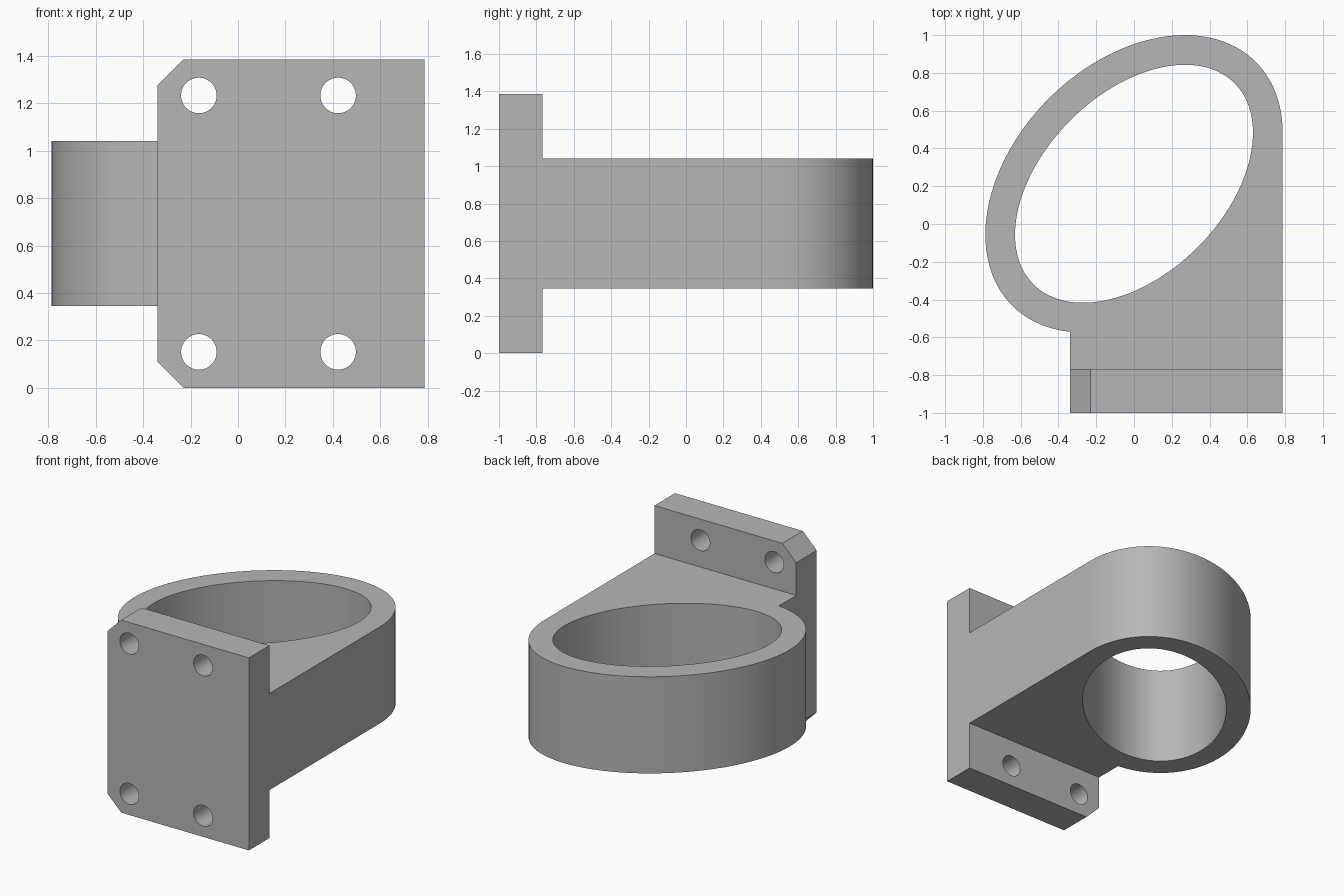
import bpy, bmesh, math

cube = bpy.data.objects.get("Cube")
if cube:
    bpy.data.objects.remove(cube)

grey = bpy.data.materials.new("plain grey")
grey.use_nodes = True
colour = (0.47, 0.47, 0.47, 1)
grey.diffuse_color = colour
grey.node_tree.nodes["Principled BSDF"].inputs["Base Color"].default_value = colour

LEFT, RIGHT, FRONT, PLATE_BACK = -0.34, 0.787, -1.0, -0.767
HEIGHT, ARM_LOW, ARM_HIGH = 1.385, 0.345, 1.04
CENTRE_Y = 0.213
SEGMENTS = 128


def slab(name, loops, thickness):
    """Solid slab from a flat outline with holes, centred on its own z."""
    curve = bpy.data.curves.new(name + "_profile", "CURVE")
    curve.dimensions = "2D"
    curve.fill_mode = "BOTH"
    curve.extrude = thickness / 2
    for loop in loops:
        spline = curve.splines.new("POLY")
        spline.points.add(len(loop) - 1)
        for point, (x, y) in zip(spline.points, loop):
            point.co = (x, y, 0, 1)
        spline.use_cyclic_u = True
    profile = bpy.data.objects.new(name + "_profile", curve)
    mesh = bpy.data.meshes.new_from_object(profile)
    bpy.data.objects.remove(profile)
    bpy.data.curves.remove(curve)

    # Weld caps to walls
    bm = bmesh.new()
    bm.from_mesh(mesh)
    bmesh.ops.remove_doubles(bm, verts=bm.verts, dist=0.00001)
    bmesh.ops.recalc_face_normals(bm, faces=bm.faces)
    bm.to_mesh(mesh)
    bm.free()
    mesh.name = name
    mesh.materials.clear()
    mesh.materials.append(grey)
    obj = bpy.data.objects.new(name, mesh)
    bpy.context.collection.objects.link(obj)
    return obj


def diagonal_ellipse(long, short):
    """Ellipse with its long axis at 45 degrees, starting at its +x extreme."""
    start = math.atan2(-short, long)
    points = []
    for i in range(SEGMENTS):
        a = start + math.tau * i / SEGMENTS
        u, v = long * math.cos(a), short * math.sin(a)
        points.append(((u - v) / math.sqrt(2), CENTRE_Y + (u + v) / math.sqrt(2)))
    return points


def circle(x, y, radius, sides=48):
    return [(x + radius * math.cos(math.tau * i / sides),
             y + radius * math.sin(math.tau * i / sides)) for i in range(sides)]


# Arm: elliptical ring running tangentially into a straight web
rim = diagonal_ellipse(0.912, 0.638)
arc = [p for i, p in enumerate(rim) if i <= SEGMENTS / 2 or p[0] < LEFT - 0.005]
web = [(LEFT, -0.57), (LEFT, PLATE_BACK), (RIGHT, PLATE_BACK)]
arm = slab("ring_arm", [arc + web, diagonal_ellipse(0.753, 0.476)], ARM_HIGH - ARM_LOW)
arm.location.z = (ARM_LOW + ARM_HIGH) / 2

# Mounting plate: two chamfered corners and four bolt holes
c = 0.11
outline = [(LEFT, c), (LEFT + c, 0), (RIGHT, 0), (RIGHT, HEIGHT),
           (LEFT + c, HEIGHT), (LEFT, HEIGHT - c)]
holes = [circle(x, z, 0.075) for x in (-0.165, 0.422) for z in (0.152, HEIGHT - 0.152)]
plate = slab("mounting_plate", [outline] + holes, PLATE_BACK - FRONT)
plate.rotation_euler.x = math.pi / 2
plate.location.y = (FRONT + PLATE_BACK) / 2

# Smooth curved walls, crisp edges
bpy.ops.object.select_all(action="DESELECT")
for part in (arm, plate):
    part.select_set(True)
bpy.context.view_layer.objects.active = arm
bpy.ops.object.shade_smooth_by_angle(angle=math.radians(25))
